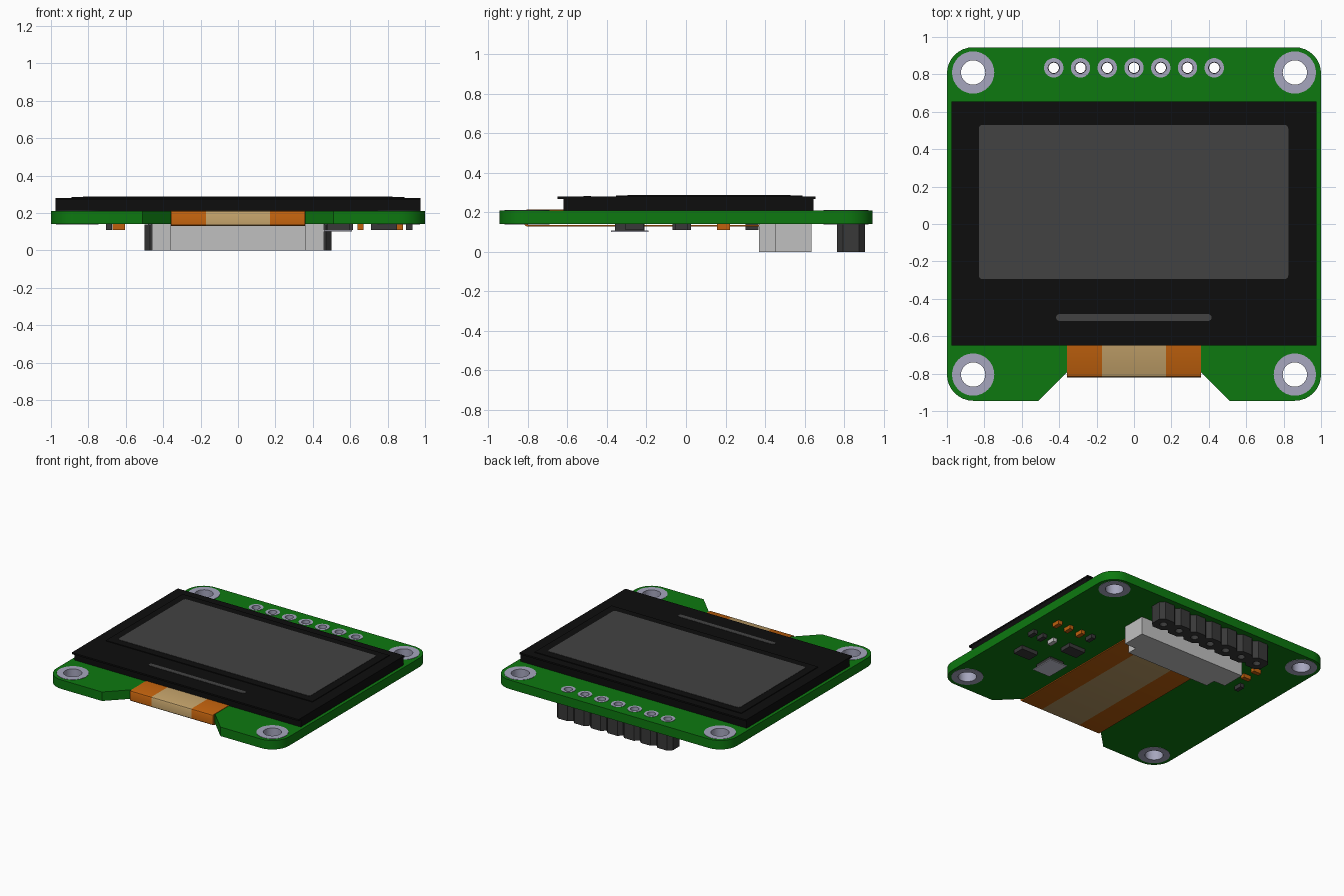
import bpy, bmesh
from math import sin, cos, pi

cube = bpy.data.objects.get("Cube")
if cube:
    bpy.data.objects.remove(cube)


def material(name, r, g, b):
    m = bpy.data.materials.new(name)
    m.use_nodes = True
    m.diffuse_color = (r, g, b, 1)
    m.node_tree.nodes["Principled BSDF"].inputs["Base Color"].default_value = (r, g, b, 1)
    return m


green = material("board green", 0.004, 0.19, 0.005)
black = material("glass black", 0.004, 0.004, 0.004)
grey = material("screen grey", 0.055, 0.055, 0.055)
metal = material("pad metal", 0.38, 0.38, 0.51)
orange = material("flex orange", 0.53, 0.12, 0.004)
tan = material("flex tan", 0.53, 0.35, 0.14)
pale = material("connector grey", 0.53, 0.53, 0.53)
dark = material("chip dark", 0.04, 0.04, 0.04)
silver = material("chip silver", 0.6, 0.6, 0.7)
parts = []


def circle(x, y, r, n=32):
    return [(x + r * cos(2 * pi * i / n), y + r * sin(2 * pi * i / n)) for i in range(n)]


def rect(x0, x1, y0, y1, r=0, n=8):
    """Rectangle outline, with corners rounded to radius r over n steps."""
    if r == 0:
        return [(x1, y1), (x0, y1), (x0, y0), (x1, y0)]
    centres = [(x1 - r, y1 - r), (x0 + r, y1 - r), (x0 + r, y0 + r), (x1 - r, y0 + r)]
    return [(cx + r * cos((k + i / n) * pi / 2), cy + r * sin((k + i / n) * pi / 2))
            for k, (cx, cy) in enumerate(centres) for i in range(n + 1)]


def plate(name, loops, z0, z1, mat):
    """Extrude a flat outline between two heights; inner loops become holes."""
    curve = bpy.data.curves.new(name, "CURVE")
    curve.dimensions = "2D"
    curve.fill_mode = "BOTH"
    curve.extrude = (z1 - z0) / 2
    for loop in loops:
        spline = curve.splines.new("POLY")
        spline.points.add(len(loop) - 1)
        for p, (x, y) in zip(spline.points, loop):
            p.co = (x, y, 0, 1)
        spline.use_cyclic_u = True
    temp = bpy.data.objects.new(name, curve)
    mesh = bpy.data.meshes.new_from_object(temp)
    bpy.data.objects.remove(temp)
    bm = bmesh.new()
    bm.from_mesh(mesh)
    bmesh.ops.remove_doubles(bm, verts=bm.verts, dist=0.00005)
    bmesh.ops.translate(bm, verts=bm.verts, vec=(0, 0, (z0 + z1) / 2))
    bmesh.ops.recalc_face_normals(bm, faces=bm.faces)
    bm.to_mesh(mesh)
    bm.free()
    mesh.materials.clear()
    mesh.materials.append(mat)
    obj = bpy.data.objects.new(name, mesh)
    bpy.context.collection.objects.link(obj)
    parts.append(obj)
    return obj


def block(name, x, y, w, d, z0, z1, mat):
    return plate(name, [rect(x - w / 2, x + w / 2, y - d / 2, y + d / 2)], z0, z1, mat)


# Circuit board with a notch in the front edge and drilled holes
BOTTOM, TOP = 0.14, 0.21
mounts = [(x, y) for x in (-0.86, 0.86) for y in (-0.805, 0.81)]
pins = [((i - 3) * 0.143, 0.835) for i in range(7)]
outline = rect(-1, 1, -0.945, 0.945, 0.14)
outline[27:27] = [(-0.51, -0.945), (-0.36, -0.795), (0.36, -0.795), (0.51, -0.945)]
holes = [circle(x, y, 0.1) for x, y in mounts] + [circle(x, y, 0.045) for x, y in pins]
plate("circuit_board", [outline] + holes, BOTTOM, TOP, green)

# Plated rings lining the holes
for x, y in mounts:
    plate("mounting_ring", [circle(x, y, 0.113), circle(x, y, 0.065)], BOTTOM - 0.002, TOP + 0.002, metal)
for x, y in pins:
    plate("pin_ring", [circle(x, y, 0.052), circle(x, y, 0.03)], BOTTOM - 0.002, TOP + 0.002, metal)

# Pin header: a row of chamfered sockets
for x, y in pins:
    socket = rect(x - 0.0715, x + 0.0715, y - 0.07, y + 0.07, 0.03, 1)
    plate("header_socket", [socket, circle(x, y, 0.028, 16)], 0, BOTTOM - 0.001, dark)

# Display: back glass, overhanging front glass, polariser, lit area and slot
plate("back_glass", [rect(-0.975, 0.975, -0.62, 0.645)], TOP, 0.268, black)
plate("front_glass", [rect(-0.977, 0.977, -0.65, 0.655)], 0.268, 0.28, black)
plate("polariser", [rect(-0.89, 0.89, -0.355, 0.59)], 0.28, 0.285, black)
plate("active_area", [rect(-0.83, 0.825, -0.295, 0.53, 0.02, 4)], 0.285, 0.287, grey)
plate("glass_slot", [rect(-0.417, 0.415, -0.518, -0.482, 0.0179, 6)], 0.28, 0.282, grey)

# Flexible cable wrapping round the board edge, striped by x position
path = [(-0.6, 0.214), (-0.805, 0.214), (-0.815, 0.209), (-0.82, 0.2),
        (-0.82, 0.142), (-0.815, 0.134), (-0.805, 0.129), (0.38, 0.129)]
inner = [(-0.6, 0.2105), (-0.8, 0.2105), (-0.8, 0.1365), (0.38, 0.1365)]
profile = path + inner[::-1]
bm = bmesh.new()
columns = [[bm.verts.new((x, y, z)) for y, z in profile] for x in (-0.357, -0.172, 0.172, 0.357)]
for k, (a, b) in enumerate(zip(columns, columns[1:])):
    for i in range(len(profile)):
        j = (i + 1) % len(profile)
        bm.faces.new((a[i], a[j], b[j], b[i])).material_index = k % 2
bm.faces.new(columns[0])
bm.faces.new(columns[-1])
bmesh.ops.recalc_face_normals(bm, faces=bm.faces)
mesh = bpy.data.meshes.new("flex_cable")
bm.to_mesh(mesh)
bm.free()
mesh.materials.append(orange)
mesh.materials.append(tan)
flex = bpy.data.objects.new("flex_cable", mesh)
bpy.context.collection.objects.link(flex)
parts.append(flex)

# Cable connector with a narrower front lip
lip = [(0.46, 0.635), (-0.46, 0.635), (-0.46, 0.45), (-0.36, 0.45),
       (-0.36, 0.37), (0.36, 0.37), (0.36, 0.45), (0.46, 0.45)]
plate("cable_connector", [lip], 0, BOTTOM, pale)

# Chips on the underside
block("regulator_chip", 0.78, -0.26, 0.14, 0.09, 0.11, BOTTOM, dark)
block("driver_chip", 0.545, -0.022, 0.14, 0.095, 0.11, BOTTOM, dark)
block("sensor_body", 0.535, -0.285, 0.12, 0.15, 0.108, BOTTOM, dark)
block("sensor_lid", 0.535, -0.285, 0.15, 0.19, 0.1, 0.108, silver)

# Small resistors and capacitors
for x, y, mat in ((0.915, -0.022, dark), (0.83, -0.022, dark), (0.735, -0.022, pale),
                  (0.865, 0.19, orange), (0.76, 0.19, orange), (0.655, 0.19, orange),
                  (0.56, 0.19, dark), (-0.69, 0.333, dark)):
    block("small_component", x, y, 0.034, 0.066, 0.11, BOTTOM, mat)
for y in (0.47, 0.58):
    block("side_capacitor", -0.638, y, 0.066, 0.034, 0.11, BOTTOM, orange)

# Smooth the round walls while keeping hard edges
bpy.ops.object.select_all(action="DESELECT")
for obj in parts:
    obj.select_set(True)
bpy.context.view_layer.objects.active = parts[0]
bpy.ops.object.shade_smooth_by_angle(angle=pi / 6)
